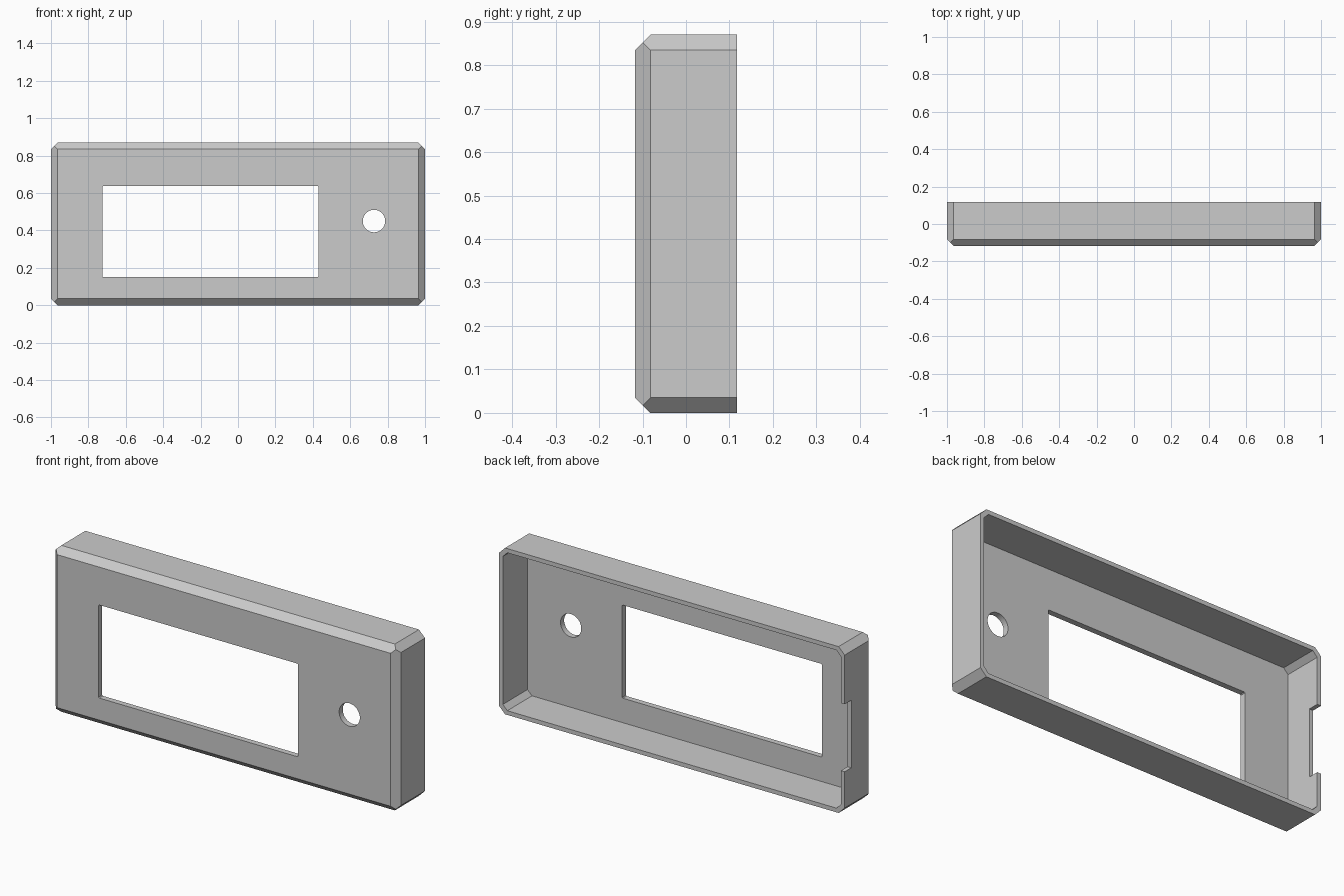
import bpy, bmesh, math
from mathutils import Matrix

old = bpy.data.objects.get("Cube")
if old:
    bpy.data.objects.remove(old, do_unlink=True)

W, D, H = 1.0, 0.117, 0.87     # half width, half depth, height
CH = 0.035                     # outer chamfer
WALL, FACE = 0.022, 0.03       # side and front thickness

grey = bpy.data.materials.new("plain grey")
grey.use_nodes = True
colour = (0.6, 0.6, 0.6, 1)
grey.diffuse_color = colour
grey.node_tree.nodes["Principled BSDF"].inputs["Base Color"].default_value = colour


def finish(name, bm):
    bmesh.ops.recalc_face_normals(bm, faces=bm.faces)
    mesh = bpy.data.meshes.new(name)
    bm.to_mesh(mesh)
    bm.free()
    mesh.materials.append(grey)
    obj = bpy.data.objects.new(name, mesh)
    bpy.context.collection.objects.link(obj)
    return obj


def prism(name, x0, x1, z0, z1, y0, y1, c):
    """Rectangle with cut corners, extruded along y."""
    outline = [(x0 + c, z0), (x1 - c, z0), (x1, z0 + c), (x1, z1 - c),
               (x1 - c, z1), (x0 + c, z1), (x0, z1 - c), (x0, z0 + c)]
    bm = bmesh.new()
    base = bm.faces.new([bm.verts.new((x, y0, z)) for x, z in outline])
    out = bmesh.ops.extrude_face_region(bm, geom=[base])
    verts = [v for v in out["geom"] if isinstance(v, bmesh.types.BMVert)]
    bmesh.ops.translate(bm, verts=verts, vec=(0, y1 - y0, 0))
    return finish(name, bm)


def cut(target, cutter):
    mod = target.modifiers.new("cut", "BOOLEAN")
    mod.operation = "DIFFERENCE"
    mod.solver = "EXACT"
    mod.object = cutter
    bpy.context.view_layer.objects.active = target
    bpy.ops.object.modifier_apply(modifier=mod.name)
    bpy.data.objects.remove(cutter, do_unlink=True)


# Solid outer body: chamfered front edges and upright corners
bm = bmesh.new()
h = H / 2
for sx in (-1, 1):
    for sz in (-1, 1):
        for x, y, z in ((W, D, h - CH), (W - CH, D, h),
                        (W, CH - D, h - CH), (W - CH, CH - D, h),
                        (W - CH / 2, CH / 2 - D, h - CH / 2),
                        (W - CH, -D, h - CH)):
            bm.verts.new((sx * x, y, h + sz * z))
bmesh.ops.convex_hull(bm, input=bm.verts)
bmesh.ops.dissolve_limit(bm, angle_limit=0.01, verts=bm.verts, edges=bm.edges)
case = finish("front_case", bm)

# Hollow interior, open at the back
cut(case, prism("cavity", WALL - W, W - WALL, WALL, H - WALL, FACE - D, D + 0.1, 0.026))

# Display window
cut(case, prism("window", -0.725, 0.43, 0.15, 0.637, -D - 0.1, 0, 0.004))

# Round control hole
bm = bmesh.new()
bmesh.ops.create_cone(bm, cap_ends=True, segments=48, radius1=0.06, radius2=0.06, depth=0.2,
                      matrix=Matrix.Translation((0.727, -D, 0.45)) @ Matrix.Rotation(math.pi / 2, 4, "X"))
cut(case, finish("control_hole", bm))

# Cable notch in the rear edge of one side wall
cut(case, prism("cable_notch", -W - 0.1, -W + 0.08, 0.225, 0.578, D - 0.055, D + 0.1, 0.002))

# Keep flat walls crisp, smooth only the hole
bpy.ops.object.select_all(action="DESELECT")
case.select_set(True)
bpy.context.view_layer.objects.active = case
bpy.ops.object.shade_smooth_by_angle(angle=math.radians(20))
